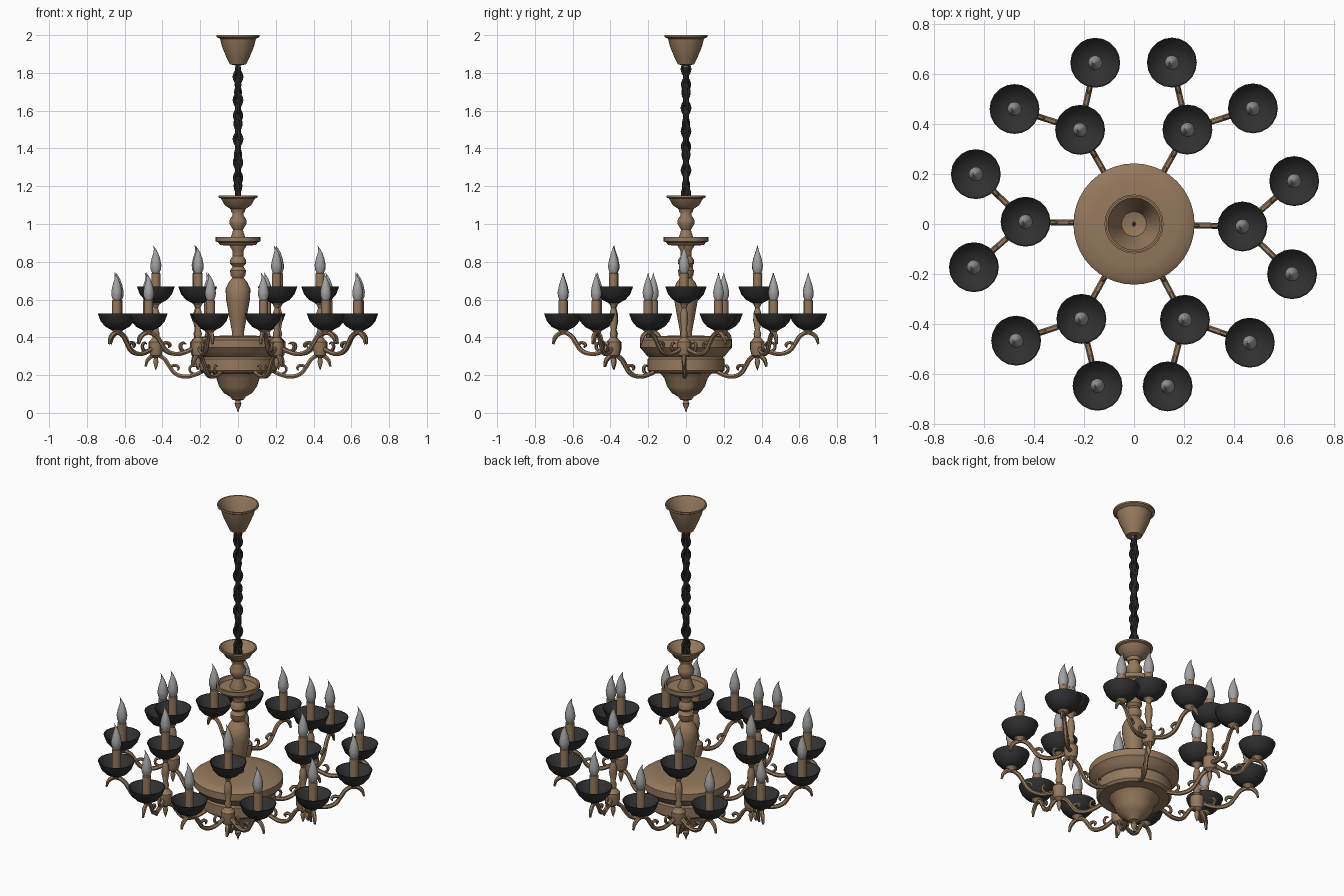
import bpy, bmesh, math
from mathutils import Vector, Matrix

cube = bpy.data.objects.get("Cube")
if cube:
    bpy.data.objects.remove(cube)


def material(name, color):
    mat = bpy.data.materials.new(name)
    mat.use_nodes = True
    mat.diffuse_color = (*color, 1)
    mat.node_tree.nodes["Principled BSDF"].inputs["Base Color"].default_value = (*color, 1)
    return mat


bronze = material("aged bronze", (0.30, 0.19, 0.11))
black = material("black iron", (0.03, 0.03, 0.03))
glass = material("grey glass", (0.36, 0.36, 0.36))


def finish(mesh, mat):
    """Smooth shading that keeps hard edges, plus one colour."""
    mesh.materials.clear()
    mesh.materials.append(mat)
    for poly in mesh.polygons:
        poly.use_smooth = True
    mesh.set_sharp_from_angle(angle=math.radians(35))
    return mesh


def lathe(name, profile, mat, sides=24):
    """Turn a (radius, height) profile about the z axis."""
    bm = bmesh.new()
    verts = [bm.verts.new((r, 0, z)) for r, z in profile]
    edges = [bm.edges.new(pair) for pair in zip(verts, verts[1:])]
    bmesh.ops.spin(bm, geom=verts + edges, cent=(0, 0, 0), axis=(0, 0, 1),
                   angle=math.tau, steps=sides)
    bmesh.ops.remove_doubles(bm, verts=bm.verts, dist=0.0002)
    bmesh.ops.recalc_face_normals(bm, faces=bm.faces)
    mesh = bpy.data.meshes.new(name)
    bm.to_mesh(mesh)
    bm.free()
    return finish(mesh, mat)


def tube(name, points, thickness, mat, tip=1.0, closed=False):
    """Round rod along a smooth path, thinning to the tip at its end."""
    curve = bpy.data.curves.new(name, "CURVE")
    curve.dimensions = "3D"
    curve.bevel_depth = thickness
    curve.bevel_resolution = 1
    curve.resolution_u = 4
    curve.use_fill_caps = True
    spline = curve.splines.new("BEZIER")
    spline.bezier_points.add(len(points) - 1)
    spline.use_cyclic_u = closed
    for point, co in zip(spline.bezier_points, points):
        point.co = co
        point.handle_left_type = point.handle_right_type = "AUTO"
    spline.bezier_points[-1].radius = tip
    helper = bpy.data.objects.new(name, curve)
    bpy.context.scene.collection.objects.link(helper)
    graph = bpy.context.evaluated_depsgraph_get()
    mesh = bpy.data.meshes.new_from_object(helper.evaluated_get(graph))
    bpy.data.objects.remove(helper)
    return finish(mesh, mat)


def place(name, mesh, location=(0, 0, 0), turn=0.0):
    obj = bpy.data.objects.new(name, mesh)
    obj.matrix_world = Matrix.Translation(location) @ Matrix.Rotation(turn, 4, "Z")
    bpy.context.scene.collection.objects.link(obj)
    return obj


# Ceiling canopy: an open flared cup
place("ceiling_canopy", lathe("ceiling_canopy", [
    (0, 1.82), (.012, 1.825), (.015, 1.84), (.043, 1.845), (.06, 1.88), (.085, 1.94),
    (.095, 1.98), (.113, 1.99), (.113, 2), (.105, 2), (.085, 1.965), (.05, 1.87),
    (0, 1.855)], bronze))

# Hanging chain of twisted links around a cable
half_width, half_length = 0.018, 0.034
link = tube("chain_link", [
    (half_width, 0, -0.015), (half_width, 0, 0.015), (0, 0, half_length),
    (-half_width, 0, 0.015), (-half_width, 0, -0.015), (0, 0, -half_length)],
    0.008, black, closed=True)
link_count = 18
for i in range(link_count):
    height = 1.12 + 0.7 * i / (link_count - 1)
    place("chain_link", link, (0, 0, height), math.radians(68 * i))
place("chain_cable", lathe("chain_cable", [
    (0, 1.07), (.015, 1.07), (.015, 1.83), (0, 1.83)], black, 8))

# Turned centre column with its cup and drip plate
place("column_cup", lathe("column_cup", [
    (0, 1.06), (.035, 1.06), (.04, 1.08), (.07, 1.1), (.09, 1.135), (.102, 1.14),
    (.102, 1.15), (.094, 1.15), (.06, 1.11), (0, 1.09)], bronze))
place("column_plate", lathe("column_plate", [
    (0, .885), (.095, .888), (.105, .903), (.118, .908), (.118, .932), (.108, .932),
    (.1, .912), (0, .91)], bronze, 32))
place("column", lathe("column", [
    (0, 1.07), (.03, 1.07), (.028, 1.05), (.045, 1.02), (.044, 1), (.026, .97),
    (.034, .94), (.045, .91), (.045, .885), (.03, .86), (.028, .83), (.042, .81),
    (.042, .79), (.028, .775), (.042, .755), (.04, .73), (.03, .715), (.05, .69),
    (.066, .655), (.063, .6), (.045, .5), (.032, .43), (.032, .4)], bronze))

# Stepped body with a pointed finial
place("body", lathe("body", [
    (0, .41), (.05, .41), (.17, .406), (.225, .398), (.243, .385), (.243, .345),
    (.225, .325), (.205, .3), (.195, .295), (.203, .285), (.203, .225), (.19, .212),
    (.135, .208), (.115, .185), (.1, .14), (.075, .105), (.04, .085), (.03, .07),
    (.012, .065), (.018, .05), (.014, .035), (.006, .02), (0, 0)], bronze, 40))

# Shared meshes for the lights; heights are measured from the cup's foot
cup = lathe("drip_cup", [
    (0, 0), (.03, 0), (.06, .016), (.085, .045), (.1, .085), (.096, .085),
    (.075, .06), (.045, .04), (0, .034)], black, 20)
candle = lathe("candle", [
    (0, .02), (.024, .02), (.024, .155), (.018, .16), (0, .16)], bronze, 16)
bulb = lathe("flame_bulb", [
    (0, .155), (.019, .155), (.028, .18), (.029, .2), (.022, .235), (.012, .265),
    (.005, .285), (0, .305)], glass, 14)
for v in bulb.vertices:
    v.co.x -= 6 * max(0, v.co.z - 0.255) ** 2
socket = lathe("cup_socket", [
    (0, -.02), (.014, -.02), (.02, -.008), (.032, .002), (0, .002)], bronze, 14)

# Shared meshes for the arms: an S scroll ending in a curl, and its leaf spurs
arm = tube("arm", [
    (.0, 0, .35), (.05, 0, .325), (.11, 0, .312), (.165, 0, .33), (.195, 0, .37),
    (.225, 0, .41), (.265, 0, .425), (.305, 0, .405), (.32, 0, .365)],
    0.012, bronze, tip=0.5)
spur = tube("arm_spur", [
    (.19, 0, .36), (.165, 0, .372), (.145, 0, .36), (.15, 0, .345)],
    0.009, bronze, tip=0.3)
inner_spur = tube("arm_inner_spur", [
    (.06, 0, .322), (.085, 0, .345), (.075, 0, .37), (.055, 0, .365)],
    0.008, bronze, tip=0.3)
hub = lathe("hub", [
    (0, .225), (.008, .245), (.014, .27), (.01, .29), (.03, .305), (.038, .335),
    (.038, .375), (.028, .385), (.016, .4), (.02, .42), (.013, .44), (.022, .49),
    (.019, .53), (.011, .555), (.02, .575), (.014, .59), (0, .59)], bronze, 16)


def add_arm(prefix, start, turn):
    for suffix, mesh in (("arm", arm), ("spur", spur), ("inner_spur", inner_spur)):
        place(prefix + "_" + suffix, mesh, start, turn)


def add_light(prefix, foot):
    for suffix, mesh in (("cup_socket", socket), ("drip_cup", cup),
                         ("candle", candle), ("flame_bulb", bulb)):
        place(prefix + "_" + suffix, mesh, foot)


# Six branches, each with one raised light and two lower ones
hub_distance, light_distance, spread = 0.435, 0.665, 16.3
for degrees in (-1.3, 60.5, 119.8, 178.8, 241, 298):
    turn = math.radians(degrees)
    outward = Vector((math.cos(turn), math.sin(turn), 0))
    center = outward * hub_distance
    add_arm("main", outward * (hub_distance - 0.265) + Vector((0, 0, -0.12)), turn)
    place("branch_hub", hub, center)
    add_light("upper", center + Vector((0, 0, 0.583)))
    for side in (-1, 1):
        angle = turn + side * math.radians(spread)
        target = Vector((math.cos(angle), math.sin(angle), 0)) * light_distance
        step = target - center
        direction = math.atan2(step.y, step.x)
        add_arm("outer", target - step.normalized() * 0.265, direction)
        add_light("lower", target + Vector((0, 0, 0.44)))
